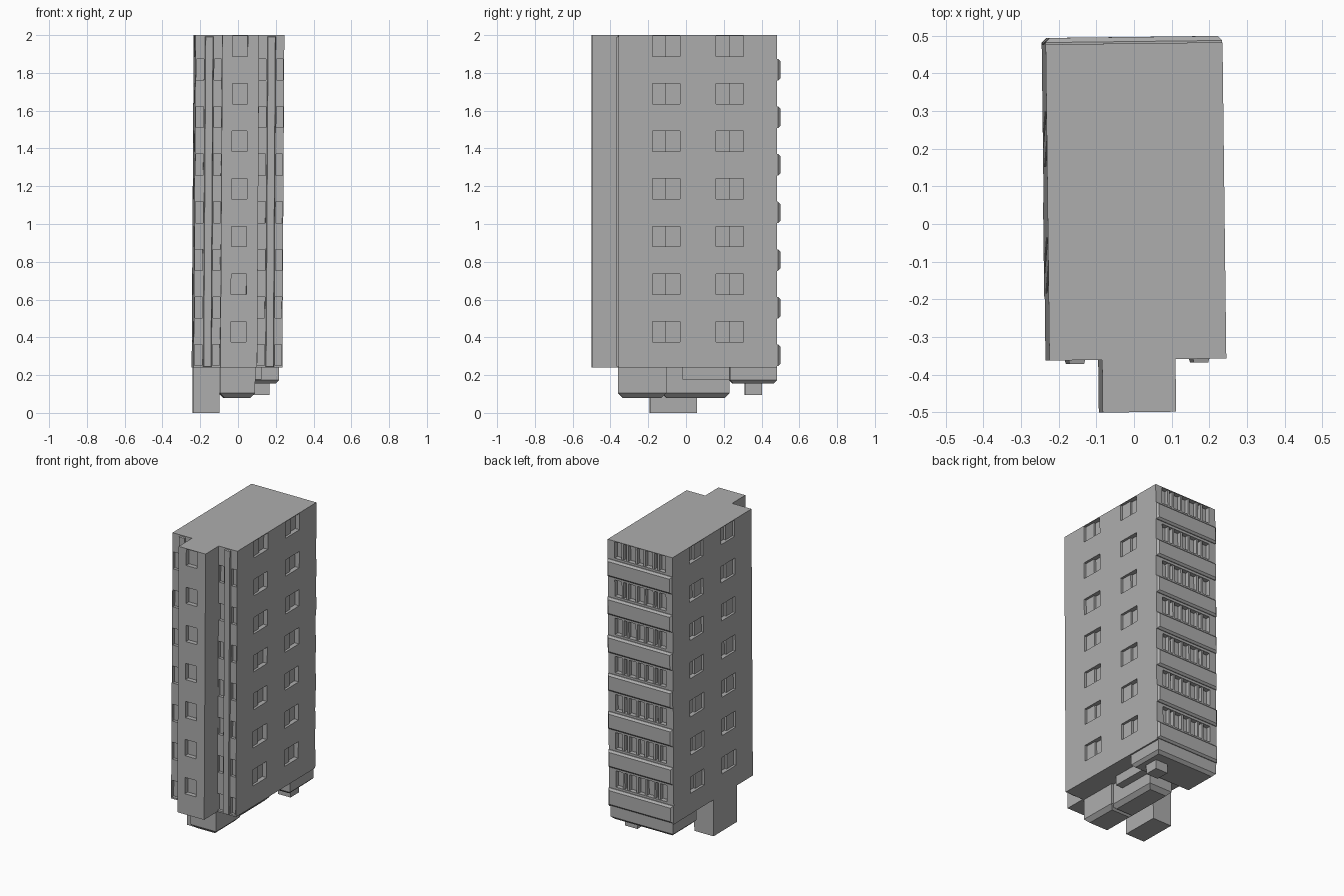
import bpy
import bmesh
from mathutils import Matrix, Vector

cube = bpy.data.objects.get("Cube")
if cube:
    bpy.data.objects.remove(cube, do_unlink=True)

grey = bpy.data.materials.new("concrete grey")
grey.use_nodes = True
tone = (0.42, 0.42, 0.42, 1)
grey.diffuse_color = tone
grey.node_tree.nodes["Principled BSDF"].inputs["Base Color"].default_value = tone

# The block stands slightly turned and leaning
lean = Matrix(((1, -0.012, 0.006, -0.006), (0.012, 1, 0, 0), (0, 0, 1, 0), (0, 0, 0, 1)))


def box(bm, x, y, z, taper=None, inset=0.0):
    """Box from three (low, high) spans; taper = (axis, sign) shrinks that face."""
    lo, hi = Vector((x[0], y[0], z[0])), Vector((x[1], y[1], z[1]))
    mid, size = (lo + hi) / 2, hi - lo
    for v in bmesh.ops.create_cube(bm, size=1)["verts"]:
        unit = v.co.copy()
        for i in range(3):
            v.co[i] = mid[i] + unit[i] * size[i]
        if taper and unit[taper[0]] * taper[1] > 0:
            for i in range(3):
                if i != taper[0]:
                    v.co[i] -= inset * (1 if unit[i] > 0 else -1)


def chamfered(bm, x, y, z, inset=0.025):
    """Box with its lower edges cut off at an angle."""
    box(bm, x, y, (z[0] + inset, z[1]))
    box(bm, x, y, (z[0], z[0] + inset), (2, -1), inset)


def finish(name, bm):
    bmesh.ops.transform(bm, matrix=lean, verts=bm.verts)
    mesh = bpy.data.meshes.new(name)
    bm.to_mesh(mesh)
    bm.free()
    mesh.materials.append(grey)
    obj = bpy.data.objects.new(name, mesh)
    bpy.context.collection.objects.link(obj)
    return obj


FLOORS = range(7)
STEP = 0.252
BASE, TOP = 0.24, 2.0
HALF, FRONT, BACK = 0.235, -0.36, 0.48
NOSE = -0.5
SIDE_BAYS = (-0.108, 0.228)
DEPTH = 0.03

# Main volume with the stair tower at the front, extruded from its plan
bm = bmesh.new()
plan = [(-HALF, FRONT), (-0.095, FRONT), (-0.095, NOSE), (0.1, NOSE),
        (0.1, FRONT), (HALF, FRONT), (HALF, BACK), (-HALF, BACK)]
floor = bm.faces.new([bm.verts.new((x, y, BASE)) for x, y in plan])
grown = bmesh.ops.extrude_face_region(bm, geom=[floor])["geom"]
bmesh.ops.translate(bm, vec=(0, 0, TOP - BASE),
                    verts=[v for v in grown if isinstance(v, bmesh.types.BMVert)])
bmesh.ops.recalc_face_normals(bm, faces=bm.faces)
tower = finish("tower_body", bm)

# Cutter for all window recesses
bm = bmesh.new()
for f in FLOORS:
    z = (0.376 + f * STEP, 0.484 + f * STEP)
    for s in (-1, 1):
        wall = sorted((s * (HALF - DEPTH), s * (HALF + DEPTH)))
        for y in SIDE_BAYS:
            box(bm, wall, (y - 0.073, y + 0.073), z)
    # Stair windows
    box(bm, (-0.04, 0.04), (NOSE - DEPTH, NOSE + DEPTH), z)
    # Long back window bands
    box(bm, (-0.185, 0.185), (BACK - DEPTH, BACK + DEPTH), z)
    # Narrow front windows beside the pilasters
    low = (0.25 + f * STEP, 0.362 + f * STEP)
    for x in ((-0.23, -0.19), (-0.135, -0.097), (0.102, 0.14), (0.195, 0.23)):
        box(bm, x, (FRONT - 0.02, FRONT + 0.02), low)
cutter = finish("window_cutter", bm)
cutter.hide_render = True
cut = tower.modifiers.new("windows", "BOOLEAN")
cut.operation = "DIFFERENCE"
cut.solver = "EXACT"
cut.object = cutter
bpy.context.view_layer.objects.active = tower
bpy.ops.object.modifier_apply(modifier=cut.name)
bpy.data.objects.remove(cutter, do_unlink=True)

# Raised sash in one half of every side window, with a mullion
bm = bmesh.new()
for f in FLOORS:
    z = (0.372 + f * STEP, 0.488 + f * STEP)
    for s in (-1, 1):
        for y in SIDE_BAYS:
            sash = sorted((s * (HALF - 0.04), s * (HALF - 0.016)))
            box(bm, sash, (y - 0.076, y), z)
finish("side_window_sashes", bm)

# Mullions across the back window bands
bm = bmesh.new()
for f in FLOORS:
    z = (0.372 + f * STEP, 0.488 + f * STEP)
    for x in (-0.13, -0.095, -0.03, 0.03, 0.095, 0.13):
        box(bm, (x - 0.007, x + 0.007), (BACK - 0.04, BACK - 0.004), z)
finish("back_window_mullions", bm)

# Balcony parapets
bm = bmesh.new()
for f in FLOORS:
    z = (0.248 + f * STEP, 0.362 + f * STEP)
    box(bm, (-HALF, HALF), (BACK - 0.01, BACK + 0.005), z)
    box(bm, (-HALF, HALF), (BACK + 0.005, BACK + 0.017), z, (1, 1), 0.012)
finish("balcony_parapets", bm)

# Twin-ribbed pilasters on the front walls
bm = bmesh.new()
for x in (-0.162, 0.168):
    box(bm, (x - 0.025, x + 0.025), (FRONT - 0.01, FRONT + 0.01), (BASE, TOP - 0.004), (1, -1), 0.006)
finish("front_pilasters", bm)

# Lower storeys and footings
bm = bmesh.new()
chamfered(bm, (-0.095, 0.092), (FRONT, -0.105), (0.08, BASE))
chamfered(bm, (-0.095, 0.078), (-0.13, 0.23), (0.08, BASE))
finish("middle_base", bm)

bm = bmesh.new()
chamfered(bm, (-0.23, 0.225), (0.23, BACK), (0.155, BASE), 0.018)
box(bm, (0.06, 0.13), (-0.02, 0.235), (0.178, BASE))
finish("rear_base", bm)

bm = bmesh.new()
box(bm, (0.085, 0.175), (0.31, 0.4), (0.095, 0.16))
finish("rear_footing", bm)

bm = bmesh.new()
box(bm, (-0.235, -0.095), (-0.19, 0.06), (0, BASE))
finish("side_footing", bm)
